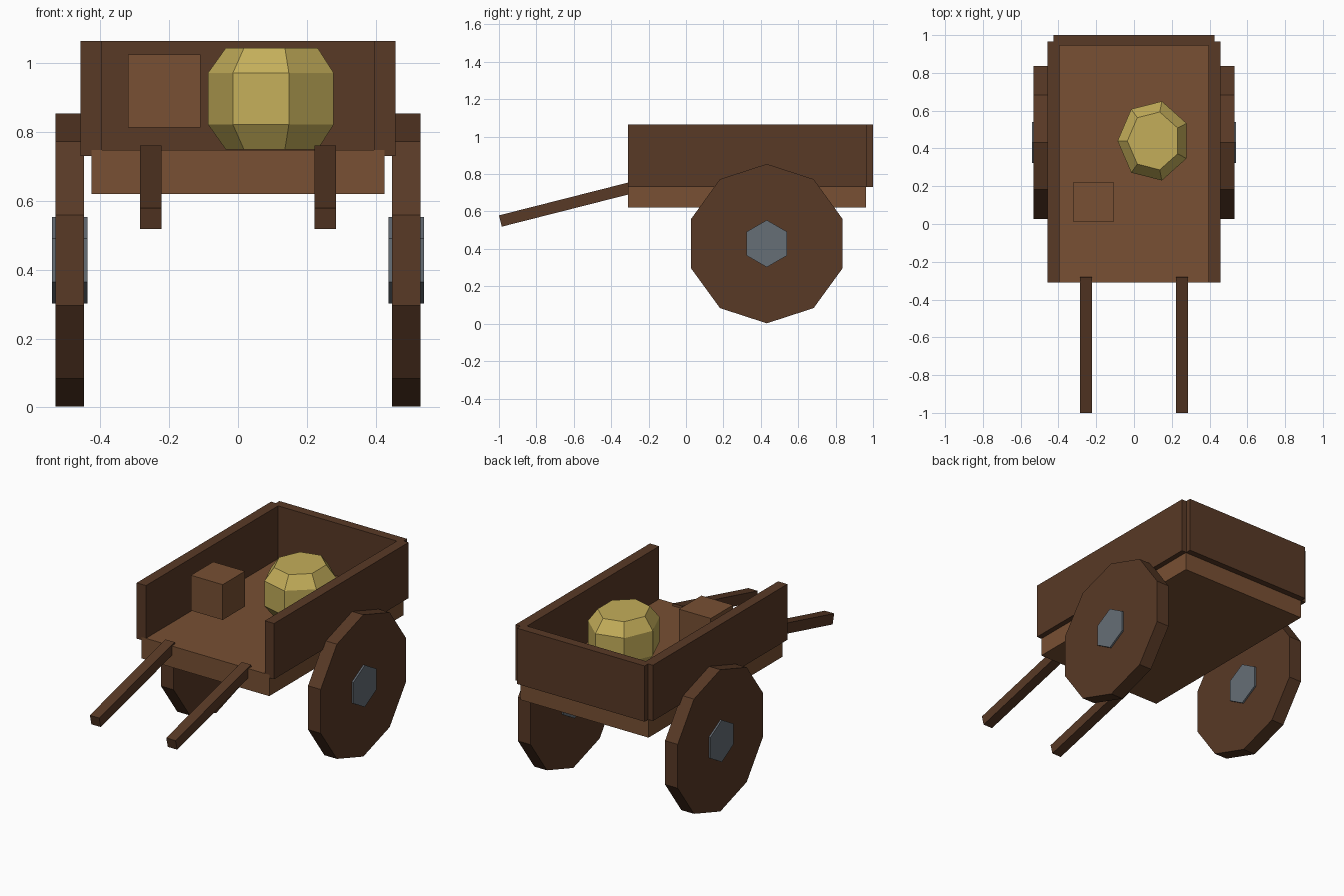
import bpy
import bmesh
from math import cos, sin, pi, atan
from mathutils import Matrix, Vector

default = bpy.data.objects.get("Cube")
if default:
    bpy.data.objects.remove(default, do_unlink=True)


def material(name, rgb):
    mat = bpy.data.materials.new(name)
    mat.use_nodes = True
    mat.diffuse_color = (*rgb, 1)
    mat.node_tree.nodes["Principled BSDF"].inputs["Base Color"].default_value = (*rgb, 1)
    return mat


light_wood = material("light wood", (0.188, 0.080, 0.033))
dark_wood = material("dark wood", (0.098, 0.041, 0.019))
straw = material("straw", (0.552, 0.423, 0.102))
iron = material("iron", (0.133, 0.156, 0.181))


def add_object(name, bm, mat):
    bmesh.ops.recalc_face_normals(bm, faces=bm.faces)
    mesh = bpy.data.meshes.new(name)
    bm.to_mesh(mesh)
    bm.free()
    mesh.materials.append(mat)
    obj = bpy.data.objects.new(name, mesh)
    bpy.context.collection.objects.link(obj)
    return obj


def box(name, low, high, mat):
    low, high = Vector(low), Vector(high)
    bm = bmesh.new()
    bmesh.ops.create_cube(bm, size=1)
    bmesh.ops.scale(bm, vec=high - low, verts=bm.verts)
    bmesh.ops.translate(bm, vec=(low + high) / 2, verts=bm.verts)
    return add_object(name, bm, mat)


def disc(name, sides, radius, x_in, x_out, mat):
    """Flat-sided disc facing x, with a corner pointing straight up."""
    bm = bmesh.new()
    ring = [bm.verts.new((x_in, 0.432 + radius * sin(2 * pi * i / sides),
                          0.428 + radius * cos(2 * pi * i / sides)))
            for i in range(sides)]
    face = bm.faces.new(ring)
    side = bmesh.ops.extrude_face_region(bm, geom=[face])["geom"]
    moved = [v for v in side if isinstance(v, bmesh.types.BMVert)]
    bmesh.ops.translate(bm, vec=(x_out - x_in, 0, 0), verts=moved)
    if not any(len(f.verts) == sides and abs(f.calc_center_median().x - x_in) < 1e-4
               for f in bm.faces):
        bm.faces.new(ring)
    return add_object(name, bm, mat)


# Cart bed and tailboard
box("cart_bed", (-0.425, -0.31, 0.62), (0.425, 0.963, 0.748), light_wood)
box("back_board", (-0.425, 0.945, 0.73), (0.425, 1.0, 1.065), dark_wood)

# Side boards, wheels, hubs and pull handles, one per side
slope = atan(0.254)
for label, s in (("left", 1), ("right", -1)):
    xs = sorted((s * 0.395, s * 0.457))
    box(label + "_side_board", (xs[0], -0.31, 0.73), (xs[1], 0.967, 1.065), dark_wood)
    disc(label + "_wheel", 10, 0.426, s * 0.447, s * 0.531, dark_wood)
    disc(label + "_hub", 6, 0.126, s * 0.437, s * 0.541, iron)
    handle = box(label + "_handle", (-0.031, -0.37, -0.031), (0.031, 0.37, 0.031), dark_wood)
    handle.data.transform(Matrix.Translation((s * 0.254, -0.634, 0.64))
                          @ Matrix.Rotation(slope, 4, "X"))

# Crate
box("crate", (-0.32, 0.01, 0.813), (-0.109, 0.222, 1.025), light_wood)

# Straw bundle: seven-sided drum with tapered ends
bm = bmesh.new()
rings = []
for z, taper in ((0.749, 0.73), (0.822, 1), (0.972, 1), (1.045, 0.73)):
    rings.append([bm.verts.new((0.105 + 0.192 * taper * cos(pi + 2 * pi * i / 7),
                                0.44 + 0.215 * taper * sin(pi + 2 * pi * i / 7), z))
                  for i in range(7)])
for lower, upper in zip(rings, rings[1:]):
    for i in range(7):
        j = (i + 1) % 7
        bm.faces.new((lower[i], lower[j], upper[j], upper[i]))
bm.faces.new(rings[0])
bm.faces.new(rings[-1])
add_object("straw_bundle", bm, straw)
